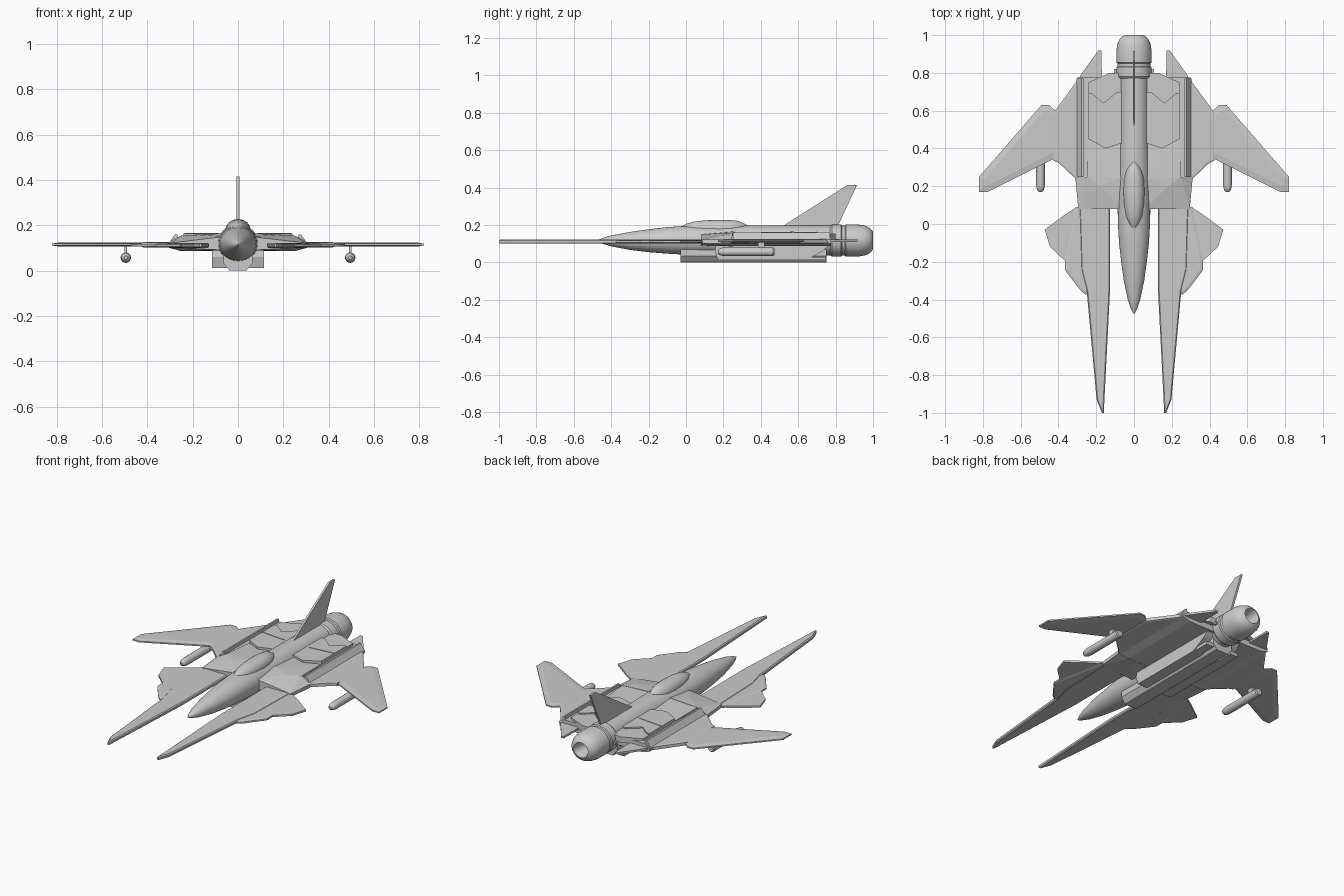
import bpy, bmesh, math

cube = bpy.data.objects.get("Cube")
if cube:
    bpy.data.objects.remove(cube, do_unlink=True)

grey = bpy.data.materials.new("hull_grey")
grey.use_nodes = True
GREY = (0.6, 0.6, 0.6, 1)
grey.diffuse_color = GREY
grey.node_tree.nodes["Principled BSDF"].inputs["Base Color"].default_value = GREY


def finish(name, bm, mirror=False, smooth=False):
    bmesh.ops.recalc_face_normals(bm, faces=bm.faces)
    mesh = bpy.data.meshes.new(name)
    bm.to_mesh(mesh)
    bm.free()
    mesh.materials.append(grey)
    obj = bpy.data.objects.new(name, mesh)
    bpy.context.collection.objects.link(obj)
    if mirror:
        obj.modifiers.new("Mirror", 'MIRROR')
    if smooth:
        bpy.ops.object.select_all(action='DESELECT')
        obj.select_set(True)
        bpy.context.view_layer.objects.active = obj
        bpy.ops.object.shade_smooth_by_angle(angle=math.radians(35))
    return obj


def plate(name, outline, z0, z1, edge=0.0, drop=0.0):
    """Mirrored flat panel, optionally with sloped rims above and below."""
    bm = bmesh.new()
    low = [bm.verts.new((x, y, z0 + drop)) for x, y in outline]
    top = [bm.verts.new((x, y, z1 - drop)) for x, y in outline]
    caps = [bm.faces.new(low[::-1]), bm.faces.new(top)]
    for i in range(len(low)):
        j = (i + 1) % len(low)
        bm.faces.new((low[i], low[j], top[j], top[i]))
    bmesh.ops.recalc_face_normals(bm, faces=bm.faces)
    if edge:
        for cap in caps:
            bmesh.ops.inset_region(bm, faces=[cap], thickness=edge, depth=drop,
                                   use_even_offset=True)
    return finish(name, bm, mirror=True)


def hull(name, points, mirror=True):
    """Faceted solid around a few corner points."""
    bm = bmesh.new()
    for p in points:
        bm.verts.new(p)
    res = bmesh.ops.convex_hull(bm, input=bm.verts)
    bmesh.ops.delete(bm, geom=[v for v in bm.verts if not v.link_faces], context='VERTS')
    bmesh.ops.dissolve_limit(bm, angle_limit=0.01, verts=bm.verts, edges=bm.edges)
    return finish(name, bm, mirror=mirror)


def loft(name, rings, n=32, x=0.0, mirror=False):
    """Rounded body along y; each ring is (y, half width, centre z, half height)."""
    bm = bmesh.new()
    loops = []
    for y, rx, zc, rz in rings:
        loops.append([bm.verts.new((x + rx * math.cos(2 * math.pi * i / n), y,
                                    zc + rz * math.sin(2 * math.pi * i / n)))
                      for i in range(n)])
    for a, b in zip(loops, loops[1:]):
        for i in range(n):
            j = (i + 1) % n
            bm.faces.new((a[i], a[j], b[j], b[i]))
    bm.faces.new(loops[0])
    bm.faces.new(loops[-1])
    return finish(name, bm, mirror=mirror, smooth=True)


# Fuselage, canopy and engine
loft("fuselage", [(-.475, .003, .115, .003), (-.45, .016, .115, .014), (-.4, .033, .115, .029),
                  (-.3, .054, .115, .048), (-.2, .068, .116, .061), (-.1, .079, .118, .071),
                  (0, .085, .118, .077), (.15, .088, .119, .079), (.4, .08, .118, .08),
                  (.79, .08, .117, .08)])
loft("canopy", [(-.025, .006, .185, .006), (0, .026, .182, .024), (.04, .042, .18, .038),
                (.1, .052, .178, .047), (.17, .056, .178, .049), (.24, .052, .178, .048),
                (.28, .042, .178, .044), (.31, .028, .178, .03), (.33, .008, .18, .018)], 24)
nozzle = [(.77, .085), (.78, .093), (.83, .093), (.835, .087), (.85, .087), (.855, .093),
          (.92, .093), (.955, .087), (.98, .076), (.995, .06), (1, .048), (.99, .042), (.9, .03)]
loft("engine_nozzle", [(y, r, .117, r * .92) for y, r in nozzle])
plate("nozzle_lugs", [(.08, .8), (.105, .8), (.105, .82), (.08, .82)], .11, .124)

# Tail fin: a thin vertical blade
fin = [(.51, .19), (.865, .415), (.915, .415), (.81, .19)]
hull("tail_fin", [(s * .006, y, z) for y, z in fin for s in (-1, 1)], mirror=False)

# Long forward prongs with side vanes
plate("forward_prong", [(.127, .1), (.127, -.35), (.16, -1), (.17, -1), (.198, -.93),
                        (.25, -.36), (.28, -.24), (.29, .1)], .1, .122, .006, .005)
plate("prong_armour", [(.24, .09), (.24, -.36), (.255, -.375), (.285, -.35), (.365, -.245),
                       (.365, -.19), (.31, .09)], .102, .12, .012, .004)
plate("side_vane", [(.3, .085), (.3, -.24), (.365, -.195), (.445, -.12), (.473, -.03),
                    (.365, .05), (.31, .085)], .106, .117)

# Shoulders behind the cockpit
hull("shoulder", [(.06, .08, .15), (.13, .08, .128), (.295, .08, .122), (.295, .08, .102),
                  (.06, .08, .09), (.06, .25, .165), (.18, .2, .158), (.25, .25, .155),
                  (.31, .24, .122), (.31, .24, .102), (.25, .25, .086), (.06, .25, .086)])

# Centre body, raised rails and stepped deck panels
hull("centre_body", [(x, y, z) for y in (.24, .775) for x, z in
                     ((0, .145), (.27, .142), (.3, .122), (.3, .102), (.25, .087), (0, .087))])
hull("outer_rail", [(x, y, z) for y in (.25, .77) for x, z in
                    ((.265, .13), (.268, .16), (.278, .16), (.305, .122), (.305, .11))])
hull("deck_ramp", [(.06, .24, .163), (.2, .24, .156), (.25, .24, .154), (.06, .44, .15),
                   (.24, .44, .146), (.06, .24, .13), (.25, .24, .13), (.24, .44, .13)])
plate("front_deck", [(.06, .43), (.15, .4), (.24, .45), (.24, .69), (.22, .69), (.16, .64),
                     (.09, .7), (.06, .7)], .135, .163)
plate("rear_deck", [(.06, .6), (.24, .6), (.24, .75), (.13, .8), (.06, .8)], .12, .155)
plate("deck_seam", [(.085, .555), (.235, .57), (.235, .577), (.085, .562)], .16, .166)

# Wings, inner and outer
plate("inner_wing", [(.24, .2), (.31, .24), (.4, .325), (.425, .335), (.425, .59),
                     (.4, .625), (.29, .775), (.16, .775), (.16, .4)], .102, .126, .008, .003)
plate("outer_wing", [(.4, .33), (.425, .345), (.775, .17), (.82, .17), (.82, .25),
                     (.49, .63), (.45, .63), (.4, .585)], .106, .124, .03, .005)
plate("rear_stabiliser", [(.17, .76), (.295, .76), (.285, .785), (.19, .918), (.172, .918)],
      .11, .122)

# Stores under the wings
loft("wing_pod", [(.17, .008, .057, .008), (.175, .015, .057, .015), (.19, .021, .057, .021),
                  (.21, .023, .057, .023), (.465, .023, .057, .023), (.472, .018, .057, .018)],
     16, .495, True)
plate("pod_pylon", [(.489, .385), (.501, .385), (.501, .42), (.489, .42)], .06, .11)

# Belly keel and the boxes either side of it
hull("belly_keel", [(x, y, z) for y, d in ((-.03, 0), (.75, 0)) for x, z in
                    ((0, .07), (.065, .07), (.065, .035), (.04, .003), (0, .003))])
plate("keel_base", [(0, -.03), (.04, -.03), (.04, .75), (0, .75)], 0, .01)
box = [(.16, .1), (.155, .06), (.17, .012), (.64, .012), (.73, .06), (.775, .1)]
hull("belly_box", [(x, y, z) for x in (.05, .115) for y, z in box])
hull("exhaust_block", [(x, y, z) for x in (.06, .11) for y, z in
                       ((.62, .012), (.745, .012), (.75, .03), (.66, .03))])
